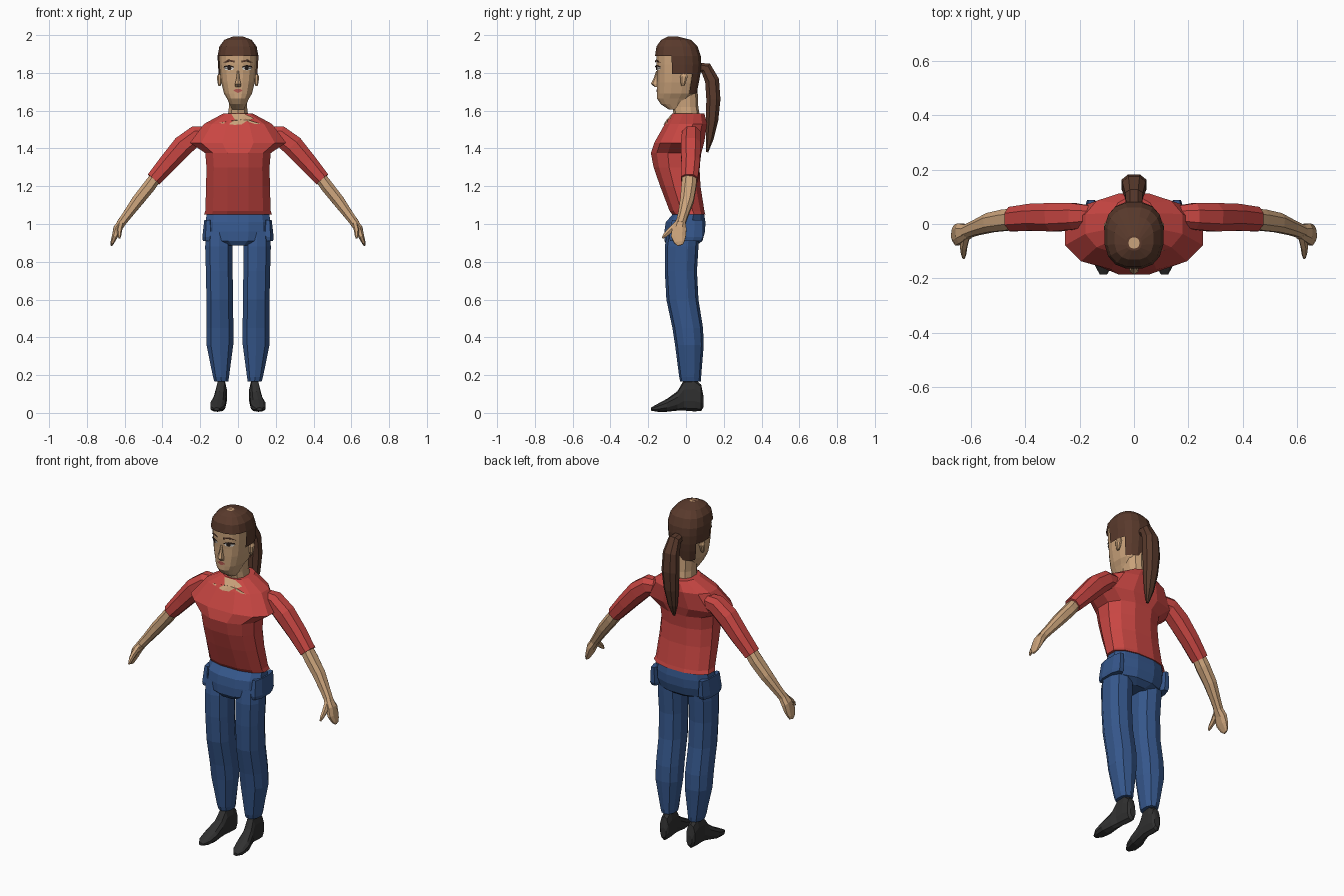
import bpy, bmesh, math
from mathutils import Vector as V
from mathutils.bvhtree import BVHTree


def material(name, rgb):
    m = bpy.data.materials.new(name)
    m.diffuse_color = (*rgb, 1)
    return m


SKIN = material("skin", (0.60, 0.37, 0.20))
RED = material("red_cloth", (0.58, 0.062, 0.055))
BLUE = material("blue_denim", (0.036, 0.095, 0.26))
HAIR = material("brown_hair", (0.10, 0.042, 0.025))
SHOE = material("black_leather", (0.03, 0.03, 0.03))
WHITE = material("eye_white", (0.75, 0.72, 0.68))
DARK = material("dark_brown", (0.02, 0.012, 0.01))
LIPS = material("lip_red", (0.45, 0.10, 0.08))


def finish(bm, name, mat):
    bmesh.ops.recalc_face_normals(bm, faces=bm.faces)
    me = bpy.data.meshes.new(name)
    bm.to_mesh(me)
    bm.free()
    me.materials.append(mat)
    ob = bpy.data.objects.new(name, me)
    bpy.context.collection.objects.link(ob)
    return ob


def loft(name, rings, mat, n=12, power=0.85, keep=None):
    """Skin rings given as (centre, side axis, depth axis); keep() filters faces."""
    bm = bmesh.new()
    loops = []
    for c, a, b in rings:
        loop = []
        for i in range(n):
            t = 2 * math.pi * (i + 0.5) / n
            x, y = math.cos(t), math.sin(t)
            x, y = (math.copysign(abs(k) ** power, k) for k in (x, y))
            loop.append(bm.verts.new(V(c) + V(a) * x + V(b) * y))
        loops.append(loop)
    for p, q in zip(loops, loops[1:]):
        for i in range(n):
            j = (i + 1) % n
            bm.faces.new((p[i], p[j], q[j], q[i]))
    bm.faces.new(loops[0])
    bm.faces.new(loops[-1])
    if keep:
        bmesh.ops.recalc_face_normals(bm, faces=bm.faces)
        bad = [f for f in bm.faces if not keep(f.calc_center_median())]
        bmesh.ops.delete(bm, geom=bad, context='FACES')
    return finish(bm, name, mat)


def slabs(rows, x=0.0, grow=0.0):
    """Horizontal rings from rows of (z, half width, front y, back y[, x])."""
    out = []
    for z, r, f, b, *cx in rows:
        out.append(((cx[0] if cx else x, (f + b) / 2, z),
                    (r + grow, 0, 0), (0, (b - f) / 2 + grow, 0)))
    return out


def tube(path, side):
    """Rings along rows of (x, y, z, depth radius, thickness), mirrored by side."""
    pts = [V((side * p[0], p[1], p[2])) for p in path]
    out = []
    for i, p in enumerate(path):
        t = (pts[min(i + 1, len(pts) - 1)] - pts[max(i - 1, 0)]).normalized()
        u = (V((0, 1, 0)) - t * t.y).normalized()
        out.append((pts[i], u * p[3], t.cross(u) * p[4]))
    return out


def surface(ob):
    me = ob.data
    return BVHTree.FromPolygons([v.co for v in me.vertices], [p.vertices for p in me.polygons])


def plate(name, tree, pts, mat, lift):
    """Thin painted patch projected onto the front of a surface, fanned from its middle."""
    mid = (sum(p[0] for p in pts) / len(pts), sum(p[1] for p in pts) / len(pts))
    bm = bmesh.new()
    vs = []
    for x, z in [mid] + pts:
        hit = tree.ray_cast(V((x, -1, z)), V((0, 1, 0)))[0]
        vs.append(bm.verts.new((x, (hit.y if hit else -0.1) - lift, z)))
    for i in range(len(pts)):
        bm.faces.new((vs[0], vs[1 + i], vs[1 + (i + 1) % len(pts)]))
    ob = finish(bm, name, mat)
    if ob.data.polygons[0].normal.y > 0:
        ob.data.flip_normals()
    return ob


def oval(cx, cz, rx, rz, n=8):
    return [(cx + rx * math.cos(2 * math.pi * i / n), cz + rz * math.sin(2 * math.pi * i / n)) for i in range(n)]


# Shirt body, flaring out over the chest
shirt = loft("shirt", slabs([
    (1.05, .185, -.075, .105), (1.07, .178, -.09, .10), (1.2, .174, -.14, .08),
    (1.30, .172, -.175, .075), (1.375, .178, -.19, .085), (1.43, .262, -.172, .10),
    (1.53, .185, -.115, .115), (1.585, .08, -.075, .10)]), RED)
plate("neckline_skin", surface(shirt),
      [(-.105, 1.535), (-.02, 1.525), (.12, 1.53), (.06, 1.55), (.085, 1.56),
       (.035, 1.583), (-.035, 1.583), (-.015, 1.55)], SKIN, .006)

# Neck and head
loft("neck", slabs([(1.56, .058, -.065, .075), (1.62, .05, -.07, .065),
                    (1.74, .055, -.08, .06)]), SKIN, 10)
head_rows = [(1.605, .03, -.09, -.02), (1.635, .045, -.135, .0), (1.665, .06, -.155, .03),
             (1.69, .075, -.155, .05), (1.75, .09, -.155, .062), (1.795, .096, -.155, .07),
             (1.845, .1, -.158, .075), (1.89, .102, -.158, .072), (1.94, .092, -.15, .055),
             (1.975, .065, -.125, .02), (1.992, .02, -.09, -.05)]
head = loft("head", slabs(head_rows), SKIN, 16, .8)


def under_hair(c):
    line = 1.89 if c.y < -.09 else 1.795 if c.y < .03 else 1.69
    return c.z > line


loft("hair_cap", slabs(head_rows, grow=.008), HAIR, 16, .8, under_hair)

# Ponytail, swinging out from the back of the head
loft("ponytail", tube([(0, .06, 1.83, .025, .03), (0, .105, 1.825, .035, .035),
                       (0, .138, 1.76, .04, .046), (0, .145, 1.66, .04, .05),
                       (0, .138, 1.55, .035, .042), (0, .125, 1.45, .022, .028),
                       (0, .112, 1.38, .006, .008)], 1), HAIR, 8)

# Nose
loft("nose", slabs([(1.725, .016, -.165, -.14), (1.742, .018, -.186, -.14),
                    (1.77, .01, -.172, -.14), (1.81, .006, -.158, -.14)]), SKIN, 6)

# Painted face features
face = surface(head)
plate("mouth", face, [(-.026, 1.706), (0, 1.694), (.026, 1.706), (.009, 1.716), (-.009, 1.716)], LIPS, .005)
for s, tag in ((1, "left"), (-1, "right")):
    plate(tag + "_eye", face, oval(s * .047, 1.824, .026, .011), WHITE, .005)
    plate(tag + "_pupil", face, oval(s * .046, 1.825, .012, .011), DARK, .008)
    plate(tag + "_upper_lid", face, [(s * .02, 1.828), (s * .047, 1.836), (s * .076, 1.828),
                                     (s * .074, 1.836), (s * .047, 1.842), (s * .022, 1.834)], DARK, .009)
    plate(tag + "_eyebrow", face, [(s * .018, 1.854), (s * .05, 1.862), (s * .08, 1.852),
                                   (s * .052, 1.872), (s * .018, 1.864)], HAIR, .009)
    # Ear
    loft(tag + "_ear", slabs([(1.73, .006, -.025, -.008), (1.75, .012, -.03, .0),
                              (1.78, .014, -.032, .01), (1.795, .006, -.025, .005)],
                             s * .098), SKIN, 8)

    # Sleeve and forearm
    loft(tag + "_sleeve", tube([(.16, .03, 1.475, .04, .045), (.22, .028, 1.47, .052, .055),
                                (.29, .025, 1.415, .056, .06), (.37, .025, 1.325, .053, .052),
                                (.447, .018, 1.236, .048, .043)], s), RED, 8)
    loft(tag + "_forearm", tube([(.42, .02, 1.27, .038, .032), (.47, .015, 1.20, .042, .036),
                                 (.53, .005, 1.125, .038, .034), (.585, -.015, 1.05, .029, .027),
                                 (.622, -.03, 1.0, .026, .024)], s), SKIN, 8)
    # Hand and thumb
    loft(tag + "_hand", tube([(.61, -.028, 1.015, .026, .024), (.638, -.035, .975, .04, .024),
                              (.652, -.04, .935, .042, .017), (.664, -.035, .905, .03, .011),
                              (.669, -.03, .888, .015, .005)], s), SKIN, 8)
    loft(tag + "_thumb", tube([(.62, -.045, 1.0, .018, .016), (.628, -.085, .965, .016, .014),
                               (.628, -.112, .94, .012, .01), (.628, -.125, .925, .005, .005)], s), SKIN, 6)

    # Trouser leg
    loft(tag + "_trouser_leg", slabs([
        (.165, .038, -.03, .078, s * .088), (.19, .044, -.036, .08, s * .09),
        (.36, .074, -.058, .094, s * .096), (.45, .075, -.072, .09, s * .096),
        (.60, .073, -.104, .066, s * .097), (.75, .074, -.112, .058, s * .099),
        (.88, .076, -.112, .066, s * .101), (.96, .07, -.1, .07, s * .10)]), BLUE, 10)
    # Side pocket standing slightly proud of the hip
    loft(tag + "_pocket", slabs([(.91, .03, -.09, .085), (.93, .033, -.095, .095),
                                 (1.02, .022, -.08, .095)], s * .158), BLUE, 8)
    # Shoe, in sections from heel to toe
    shoe = []
    for y, low, high, w, x in ((.092, .03, .09, .018, .085), (.08, .01, .15, .028, .087),
                               (.045, .008, .18, .03, .088), (-.01, .012, .175, .029, .09),
                               (-.045, .012, .115, .033, .097), (-.10, .006, .075, .042, .106),
                               (-.15, .006, .048, .036, .111), (-.186, .012, .028, .014, .113)):
        shoe.append(((s * x, y, (low + high) / 2), (w, 0, 0), (0, 0, (high - low) / 2)))
    loft(tag + "_shoe", shoe, SHOE, 10)

# Hips of the trousers
loft("trouser_hips", slabs([(.885, .09, -.10, .055), (.91, .165, -.118, .09),
                            (.96, .178, -.118, .104), (1.01, .178, -.11, .106),
                            (1.055, .17, -.07, .098)]), BLUE)
